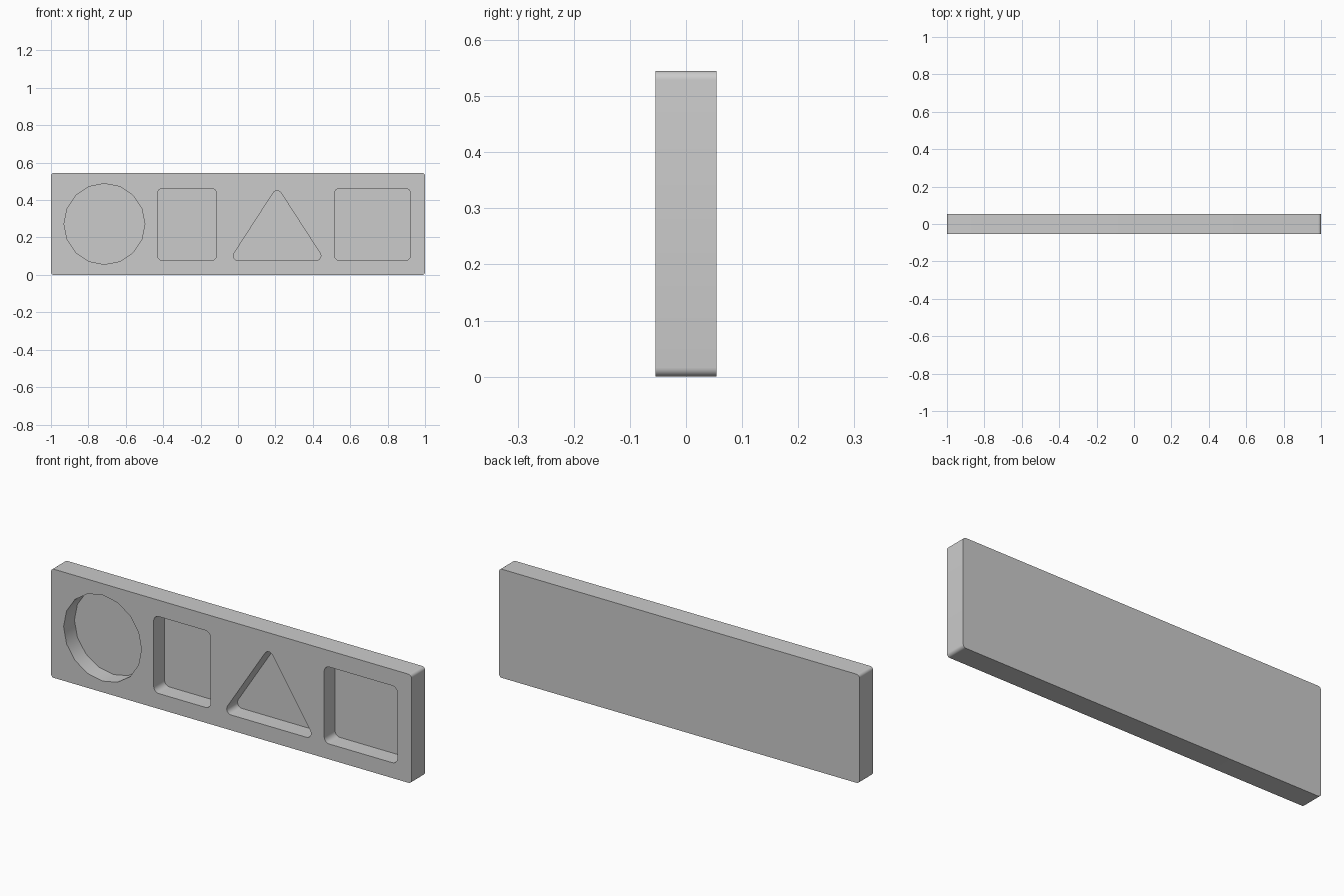
import bpy
import bmesh
import math
from mathutils import Vector

cube = bpy.data.objects.get("Cube")
if cube:
    bpy.data.objects.remove(cube, do_unlink=True)

HALF_DEPTH = 0.054
POCKET_FLOOR = 0.032
HEIGHT = 0.545


def rounded_outline(centres, radius, segments=6):
    """Outline around anticlockwise corner centres, with an arc at each corner."""
    points = []
    count = len(centres)
    for i, c in enumerate(centres):
        here = Vector(c)
        before = here - Vector(centres[i - 1])
        after = Vector(centres[(i + 1) % count]) - here
        start = math.atan2(-before.x, before.y)
        end = math.atan2(-after.x, after.y)
        sweep = (end - start) % math.tau
        for s in range(segments + 1):
            a = start + sweep * s / segments
            points.append((here.x + radius * math.cos(a), here.y + radius * math.sin(a)))
    return points


def rounded_rect(x0, x1, z0, z1, r):
    return rounded_outline([(x0 + r, z0 + r), (x1 - r, z0 + r),
                            (x1 - r, z1 - r), (x0 + r, z1 - r)], r)


def circle(x, z, r, sides):
    angles = [math.tau * i / sides for i in range(sides)]
    return [(x + r * math.cos(a), z + r * math.sin(a)) for a in angles]


def add_walls(bm, outline, y_front, y_end):
    """Walls from the front rim to a closed end; returns the rim edges."""
    rim = [bm.verts.new((x, y_front, z)) for x, z in outline]
    end = [bm.verts.new((x, y_end, z)) for x, z in outline]
    for i in range(len(rim)):
        bm.faces.new((rim[i - 1], rim[i], end[i], end[i - 1]))
    bm.faces.new(end)
    return [bm.edges.get((rim[i - 1], rim[i])) for i in range(len(rim))]


# Board outline and the four shaped pockets
board = rounded_rect(-1, 1, 0, HEIGHT, 0.016)
pockets = [
    circle(-0.714, 0.272, 0.216, 16),
    rounded_rect(-0.43, -0.115, 0.077, 0.463, 0.028),
    rounded_outline([(0.0, 0.102), (0.418, 0.102), (0.209, 0.425)], 0.025),
    rounded_rect(0.516, 0.922, 0.077, 0.463, 0.028),
]

bm = bmesh.new()
front_edges = add_walls(bm, board, -HALF_DEPTH, HALF_DEPTH)
for outline in pockets:
    front_edges += add_walls(bm, outline, -HALF_DEPTH, POCKET_FLOOR)

# Front face with the pocket openings left free
bmesh.ops.triangle_fill(bm, edges=front_edges, use_beauty=True, normal=(0, -1, 0))
bmesh.ops.recalc_face_normals(bm, faces=bm.faces[:])

mesh = bpy.data.meshes.new("shape_board")
bm.to_mesh(mesh)
bm.free()
obj = bpy.data.objects.new("shape_board", mesh)
bpy.context.collection.objects.link(obj)

# Plain grey material
grey = bpy.data.materials.new("plain_grey")
grey.use_nodes = True
colour = (0.6, 0.6, 0.6, 1)
grey.diffuse_color = colour
grey.node_tree.nodes["Principled BSDF"].inputs["Base Color"].default_value = colour
mesh.materials.append(grey)

# Smooth the rounded walls, keep the rims sharp
bpy.ops.object.select_all(action="DESELECT")
obj.select_set(True)
bpy.context.view_layer.objects.active = obj
bpy.ops.object.shade_smooth_by_angle(angle=math.radians(30))
